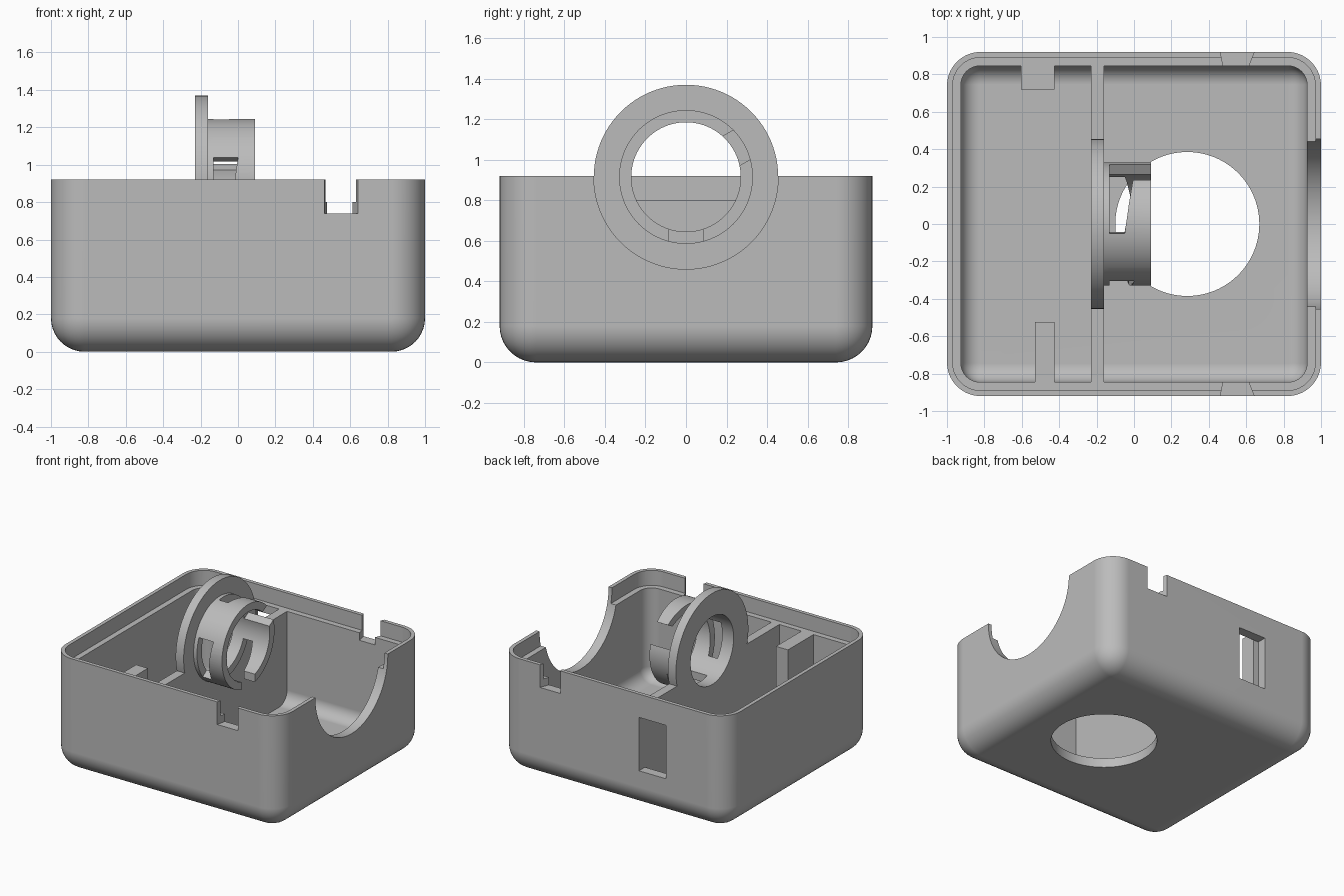
import bpy, bmesh
from math import sin, cos, radians, pi
from mathutils import Matrix

cube = bpy.data.objects.get("Cube")
if cube:
    bpy.data.objects.remove(cube, do_unlink=True)

grey = bpy.data.materials.new("plain_grey")
grey.use_nodes = True
COLOUR = (0.5, 0.5, 0.5, 1)
grey.diffuse_color = COLOUR
grey.node_tree.nodes["Principled BSDF"].inputs["Base Color"].default_value = COLOUR

WALL, LIP = 0.075, 0.03
TOP, LEDGE = 0.92, 0.80
AXIS_Z = 0.915                # height of the collar axis
PLATE = (-0.23, -0.16)        # thickness span of the divider


def finish(bm, name):
    bmesh.ops.recalc_face_normals(bm, faces=bm.faces)
    mesh = bpy.data.meshes.new(name)
    bm.to_mesh(mesh)
    bm.free()
    mesh.materials.append(grey)
    ob = bpy.data.objects.new(name, mesh)
    bpy.context.collection.objects.link(ob)
    return ob


def box(name, x, y, z, radius=0, round_floor=True, turn=None):
    """Box from spans; optionally rounds the upright and bottom edges."""
    bm = bmesh.new()
    bmesh.ops.create_cube(bm, size=1)
    for v in bm.verts:
        v.co = [s[0] if c < 0 else s[1] for c, s in zip(v.co, (x, y, z))]
    if radius:
        edges = []
        for e in bm.edges:
            a, b = (v.co.z for v in e.verts)
            if a != b or (round_floor and max(a, b) < z[1]):
                edges.append(e)
        bmesh.ops.bevel(bm, geom=edges, offset=radius, segments=10,
                        profile=0.5, affect='EDGES')
    if turn:
        bm.transform(turn)
    return finish(bm, name)


def cylinder(name, radius, lo, hi, matrix):
    """Cylinder along local z from lo to hi, placed by the matrix."""
    bm = bmesh.new()
    bmesh.ops.create_cone(bm, cap_ends=True, segments=96, radius1=radius,
                          radius2=radius, depth=hi - lo)
    bm.transform(matrix @ Matrix.Translation((0, 0, (lo + hi) / 2)))
    return finish(bm, name)


def boolean(ob, other, operation='DIFFERENCE'):
    mod = ob.modifiers.new("bool", 'BOOLEAN')
    mod.operation, mod.object, mod.solver = operation, other, 'EXACT'
    bpy.context.view_layer.objects.active = ob
    bpy.ops.object.modifier_apply(modifier=mod.name)
    bpy.data.objects.remove(other, do_unlink=True)


def curved_slot(start, end):
    """Cutter sweeping round the collar, narrowing towards its end."""
    bm = bmesh.new()
    rings, steps = [], 16
    for i in range(steps + 1):
        t = i / steps
        a = radians(start + (end - start) * t)
        edge = 0.0 - 0.05 * t
        rings.append([bm.verts.new((x, r * cos(a), AXIS_Z + r * sin(a)))
                      for x, r in ((-0.13, 0.2), (edge, 0.2),
                                   (edge, 0.4), (-0.13, 0.4))])
    for a, b in zip(rings, rings[1:]):
        for k in range(4):
            n = (k + 1) % 4
            bm.faces.new((a[k], a[n], b[n], b[k]))
    bm.faces.new(rings[0])
    bm.faces.new(rings[-1])
    return finish(bm, "slot_cutter")


along_x = Matrix.Translation((0, 0, AXIS_Z)) @ Matrix.Rotation(pi / 2, 4, 'Y')
hx, hy = 1.0, 0.92


def inset(d):
    return (-hx + d, hx - d), (-hy + d, hy - d)


# Open case with a stepped rim
case = box("case", *inset(0), (0, TOP), 0.18)
boolean(case, box("cavity", *inset(WALL), (WALL, 1.2), 0.1))
boolean(case, box("rim_step", *inset(LIP), (LEDGE, 1.2), 0.15, False))

# Round opening in the floor and half-round opening in the right-hand wall
boolean(case, cylinder("floor_hole", 0.385, -0.1, 0.3,
                       Matrix.Translation((0.285, 0, 0))))
boolean(case, cylinder("wall_hole", 0.455, 0.8, 1.2, along_x))

# Tapered rim notches, front and back
for side in (-1, 1):
    bm = bmesh.new()
    plan = ((0.482, hy - 0.1), (0.602, hy - 0.1), (0.655, hy + 0.03), (0.455, hy + 0.03))
    face = bm.faces.new([bm.verts.new((x, side * y, 0.74)) for x, y in plan])
    out = bmesh.ops.extrude_face_region(bm, geom=[face])["geom"]
    bmesh.ops.translate(bm, vec=(0, 0, 0.4),
                        verts=[g for g in out if isinstance(g, bmesh.types.BMVert)])
    boolean(case, finish(bm, "notch_cutter"))

# Window in the back wall
boolean(case, box("window", (-0.47, -0.23), (0.8, 1.0), (0.31, 0.735)))

# Divider with a round plate and bore
divider = box("divider", PLATE, (-hy + WALL, hy - WALL), (0.05, LEDGE))
boolean(divider, cylinder("plate", 0.455, *PLATE, along_x), 'UNION')
boolean(divider, cylinder("bore", 0.27, -0.5, 0.5, along_x))

# Collar with three bayonet slots
collar = cylinder("collar", 0.33, PLATE[1], 0.09, along_x)
boolean(collar, cylinder("bore", 0.27, -0.5, 0.5, along_x))
for angle in (30, 150, 270):
    turn = Matrix.Translation((0, 0, AXIS_Z)) @ Matrix.Rotation(radians(angle), 4, 'X')
    boolean(collar, box("slot", (-0.13, 0.2), (0.15, 0.45), (-0.083, 0.083), turn=turn))
    boolean(collar, curved_slot(angle + 8, angle + 69))

# Support ribs on the front and back walls
front_rib = box("front_rib", (-0.53, -0.425), (-hy + WALL, -0.525), (0.05, LEDGE))
back_rib = box("back_rib", (-0.605, -0.425), (0.72, hy - WALL), (0.05, LEDGE))

# Smooth shading with crisp edges
for ob in (case, divider, collar, front_rib, back_rib):
    bpy.ops.object.select_all(action='DESELECT')
    ob.select_set(True)
    bpy.context.view_layer.objects.active = ob
    bpy.ops.object.shade_smooth_by_angle(angle=radians(30))
    weighted = ob.modifiers.new("weighted_normals", 'WEIGHTED_NORMAL')
    weighted.keep_sharp = True
